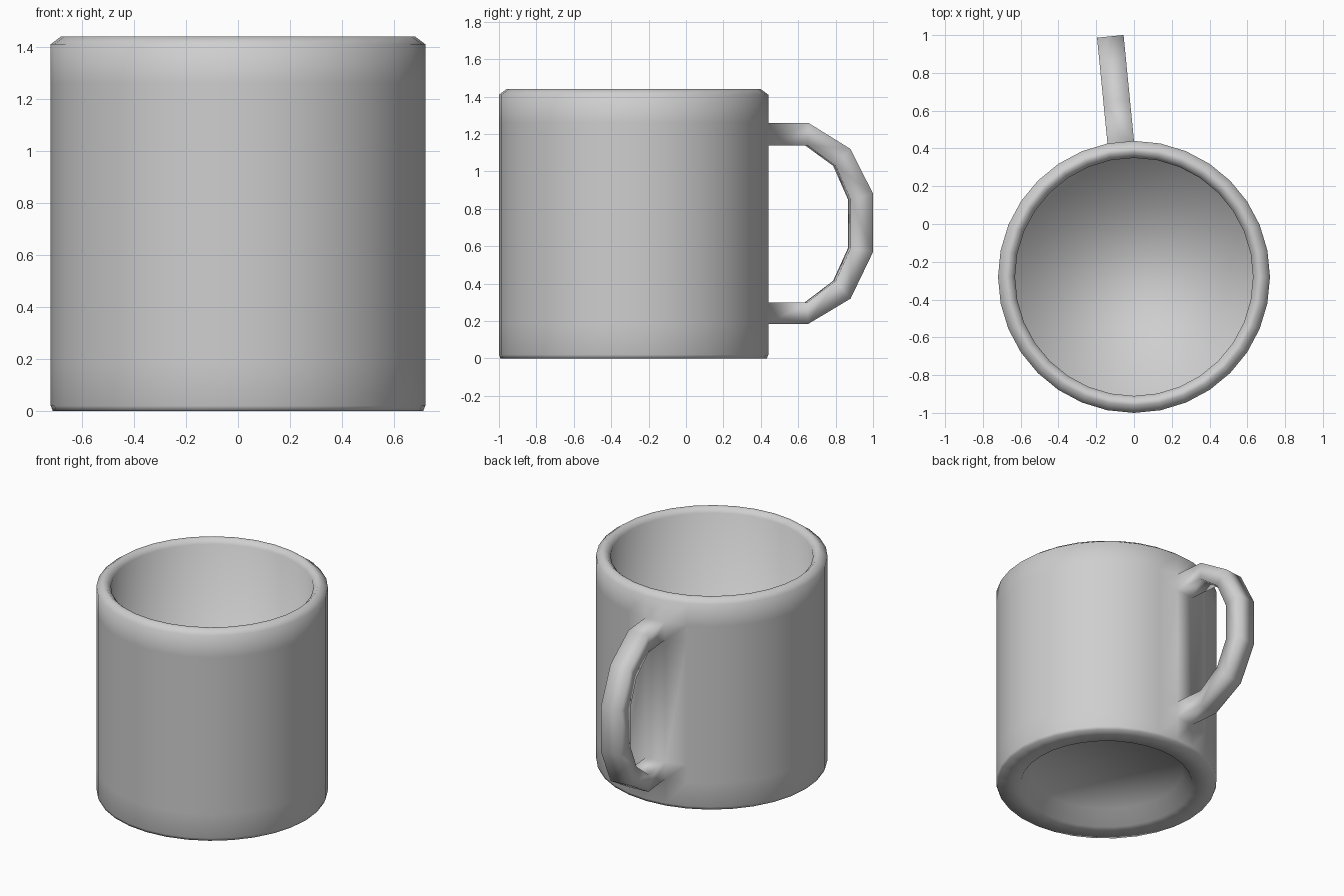
import bpy, bmesh, math
from mathutils import Vector

cube = bpy.data.objects.get("Cube")
if cube:
    bpy.data.objects.remove(cube, do_unlink=True)

SIDES = 32
CENTRE = Vector((0, -0.28, 0))

grey = bpy.data.materials.new("ceramic grey")
grey.use_nodes = True
colour = (0.62, 0.62, 0.62, 1)
grey.diffuse_color = colour
grey.node_tree.nodes["Principled BSDF"].inputs["Base Color"].default_value = colour

# Wall profile (radius, height): foot recess, outside, rim, inside
profile = [(0.5, 0.1), (0.56, 0), (0.712, 0), (0.72, 0.02),
           (0.72, 0.185), (0.72, 0.30), (0.72, 1.14), (0.72, 1.26),
           (0.72, 1.41), (0.68, 1.44), (0.66, 1.44), (0.63, 1.41), (0.63, 0.2)]
LOWER, UPPER = 4, 6          # profile bands that the handle grows from

bm = bmesh.new()
rings = []
for radius, z in profile:
    ring = []
    for i in range(SIDES):
        a = math.tau * i / SIDES
        ring.append(bm.verts.new(CENTRE + Vector((radius * math.cos(a), radius * math.sin(a), z))))
    rings.append(ring)

# Mug wall, leaving two openings at the back for the handle
slot = SIDES // 4
for band in range(len(rings) - 1):
    low, high = rings[band], rings[band + 1]
    for i in range(SIDES):
        if i == slot and band in (LOWER, UPPER):
            continue
        j = (i + 1) % SIDES
        bm.faces.new((low[i], low[j], high[j], high[i]))

# Underside of the recess and the floor inside
bm.faces.new(rings[0][::-1])
bm.faces.new(rings[-1])

# Handle: (outer reach, outer z, inner reach, inner z), from top to bottom
path = [(0.215, 1.26, 0.21, 1.14), (0.442, 1.12, 0.362, 1.03),
        (0.563, 0.88, 0.442, 0.85), (0.563, 0.57, 0.442, 0.59),
        (0.442, 0.32, 0.362, 0.415), (0.215, 0.185, 0.21, 0.30)]
mid = math.tau * (slot + 0.5) / SIDES
outward = Vector((math.cos(mid), math.sin(mid), 0))
sides = [rings[LOWER][slot].co.copy(), rings[LOWER][slot + 1].co.copy()]


def handle_point(side, reach, z):
    p = sides[side] + outward * reach
    p.z = z
    return bm.verts.new(p)


def wall_section(outer, inner):
    return [rings[outer][slot], rings[outer][slot + 1],
            rings[inner][slot + 1], rings[inner][slot]]


sections = [wall_section(UPPER + 1, UPPER)]
for ro, zo, ri, zi in path:
    sections.append([handle_point(0, ro, zo), handle_point(1, ro, zo),
                     handle_point(1, ri, zi), handle_point(0, ri, zi)])
sections.append(wall_section(LOWER, LOWER + 1))

for a, b in zip(sections, sections[1:]):
    for k in range(4):
        n = (k + 1) % 4
        bm.faces.new((a[k], a[n], b[n], b[k]))

bmesh.ops.recalc_face_normals(bm, faces=bm.faces)
for face in bm.faces:
    face.smooth = True

mesh = bpy.data.meshes.new("mug")
bm.to_mesh(mesh)
bm.free()
mesh.materials.append(grey)
mug = bpy.data.objects.new("mug", mesh)
bpy.context.scene.collection.objects.link(mug)
